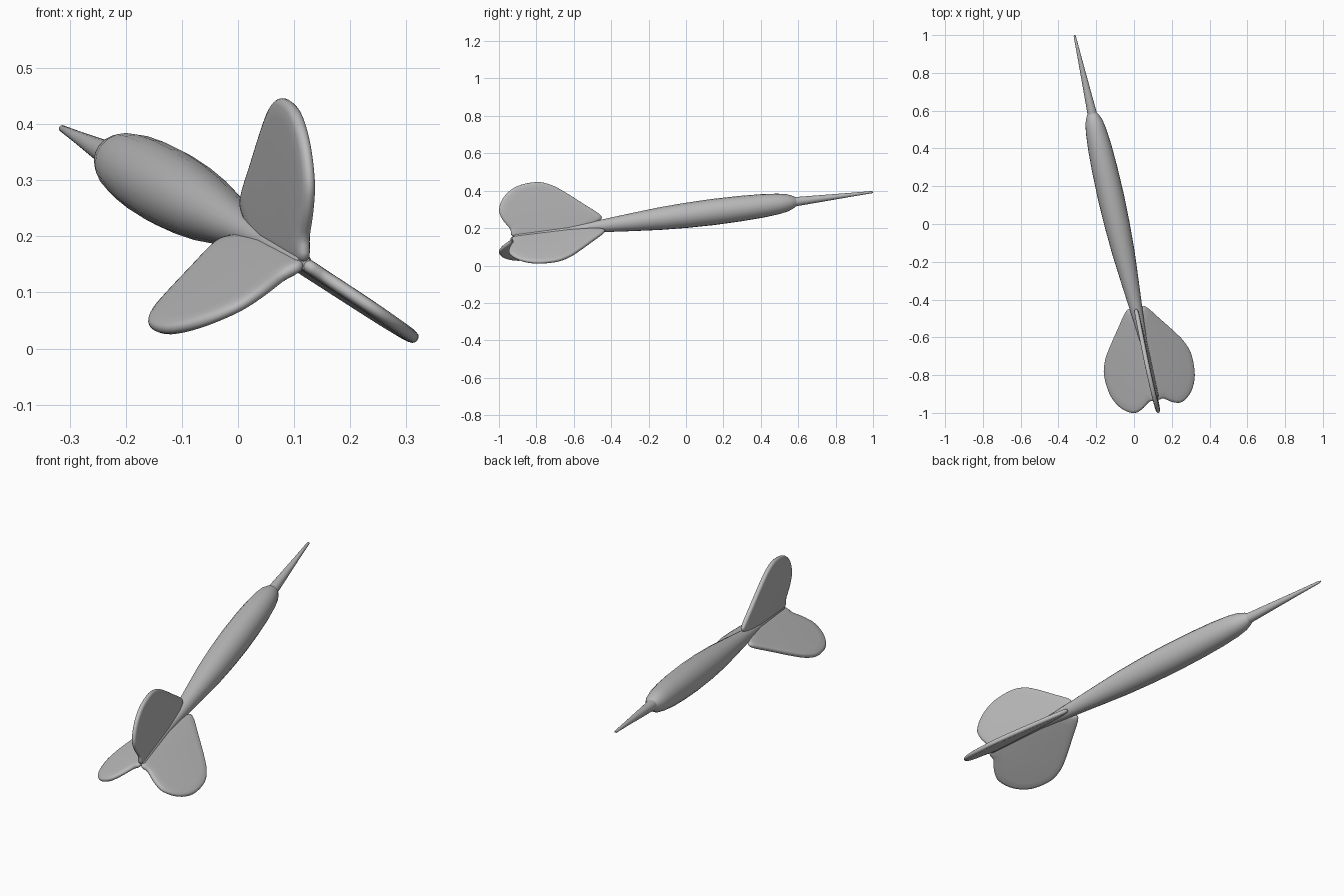
import bpy, bmesh, math
from mathutils import Vector, Matrix

cube = bpy.data.objects.get("Cube")
if cube:
    bpy.data.objects.remove(cube, do_unlink=True)

grey = bpy.data.materials.new("plain_grey")
grey.use_nodes = True
COLOR = (0.5, 0.5, 0.5, 1)
grey.diffuse_color = COLOR
grey.node_tree.nodes["Principled BSDF"].inputs["Base Color"].default_value = COLOR

# Dart frame: local y runs along the shaft, local z is up
shaft = Vector((-0.225, 1, 0.125)).normalized()
side = shaft.cross(Vector((0, 0, 1))).normalized()
up = side.cross(shaft)
frame = Matrix((side, shaft, up)).transposed().to_4x4()
frame.translation = (-0.09, 0, 0.268)


def finish(name, bm, matrix):
    bmesh.ops.recalc_face_normals(bm, faces=bm.faces)
    mesh = bpy.data.meshes.new(name)
    bm.to_mesh(mesh)
    bm.free()
    mesh.materials.append(grey)
    obj = bpy.data.objects.new(name, mesh)
    bpy.context.collection.objects.link(obj)
    obj.matrix_world = matrix
    bpy.ops.object.select_all(action='DESELECT')
    obj.select_set(True)
    bpy.context.view_layer.objects.active = obj
    bpy.ops.object.shade_smooth_by_angle(angle=math.radians(50))


def bridge(bm, a, b):
    for i in range(len(a)):
        j = (i + 1) % len(a)
        bm.faces.new((a[i], a[j], b[j], b[i]))


def lathe(name, profile, sides=20):
    bm = bmesh.new()
    rings = []
    for s, r in profile:
        rings.append([bm.verts.new((r * math.cos(math.tau * k / sides), s,
                                    r * math.sin(math.tau * k / sides)))
                      for k in range(sides)])
    for a, b in zip(rings, rings[1:]):
        bridge(bm, a, b)
    bm.faces.new(rings[0])
    bm.faces.new(rings[-1])
    finish(name, bm, frame)


def smooth_loop(points, steps=4):
    """Closed Catmull-Rom curve through the points."""
    out, n = [], len(points)
    for i in range(n):
        a, b, c, d = (Vector(points[(i + k) % n]) for k in (-1, 0, 1, 2))
        for k in range(steps):
            t = k / steps
            out.append(0.5 * (2 * b + (c - a) * t + (2 * a - 5 * b + 4 * c - d) * t * t
                              + (3 * b - a - 3 * c + d) * t ** 3))
    return out


# Barrel, swelling forward and tapering to a thin stem between the fins
lathe("barrel", [(-0.95, 0.012), (-0.94, 0.016), (-0.65, 0.018), (-0.56, 0.025), (-0.46, 0.034),
                 (-0.3, 0.048), (-0.15, 0.06), (0, 0.067), (0.15, 0.07), (0.3, 0.068),
                 (0.42, 0.063), (0.51, 0.055), (0.56, 0.046), (0.59, 0.034), (0.605, 0.025)])

# Needle point
lathe("point", [(0.58, 0.027), (0.62, 0.024), (0.75, 0.018), (0.9, 0.011), (1.025, 0.006),
                (1.033, 0.003)])

# Fins: heart-lobed outline in (along shaft, outward), thinning to a rounded rim
OUTLINE = [(-0.56, 0), (-0.485, 0.025), (-0.462, 0.055), (-0.55, 0.13), (-0.65, 0.21),
           (-0.714, 0.252), (-0.79, 0.276), (-0.897, 0.267), (-0.974, 0.222),
           (-1.012, 0.156), (-1.0, 0.1), (-0.965, 0.045), (-0.945, 0), (-0.75, -0.004)]
CENTRE = Vector((-0.77, 0.11))
LAYERS = [(0.8, 0.0125), (0.93, 0.0115), (0.975, 0.009), (0.994, 0.005)]


def fin(name, degrees):
    bm = bmesh.new()
    loop = smooth_loop(OUTLINE)
    stack = LAYERS + [(1, 0)] + [(k, -h) for k, h in reversed(LAYERS)]
    rings = []
    for k, h in stack:
        ring = []
        for p in loop:
            q = CENTRE + (p - CENTRE) * k
            ring.append(bm.verts.new((h, q.x, q.y)))
        rings.append(ring)
    for a, b in zip(rings, rings[1:]):
        bridge(bm, a, b)
    bm.faces.new(rings[0])
    bm.faces.new(rings[-1])
    finish(name, bm, frame @ Matrix.Rotation(math.radians(degrees), 4, 'Y'))


fin("top_fin", -2)
fin("left_fin", 123)
fin("right_fin", -119)
